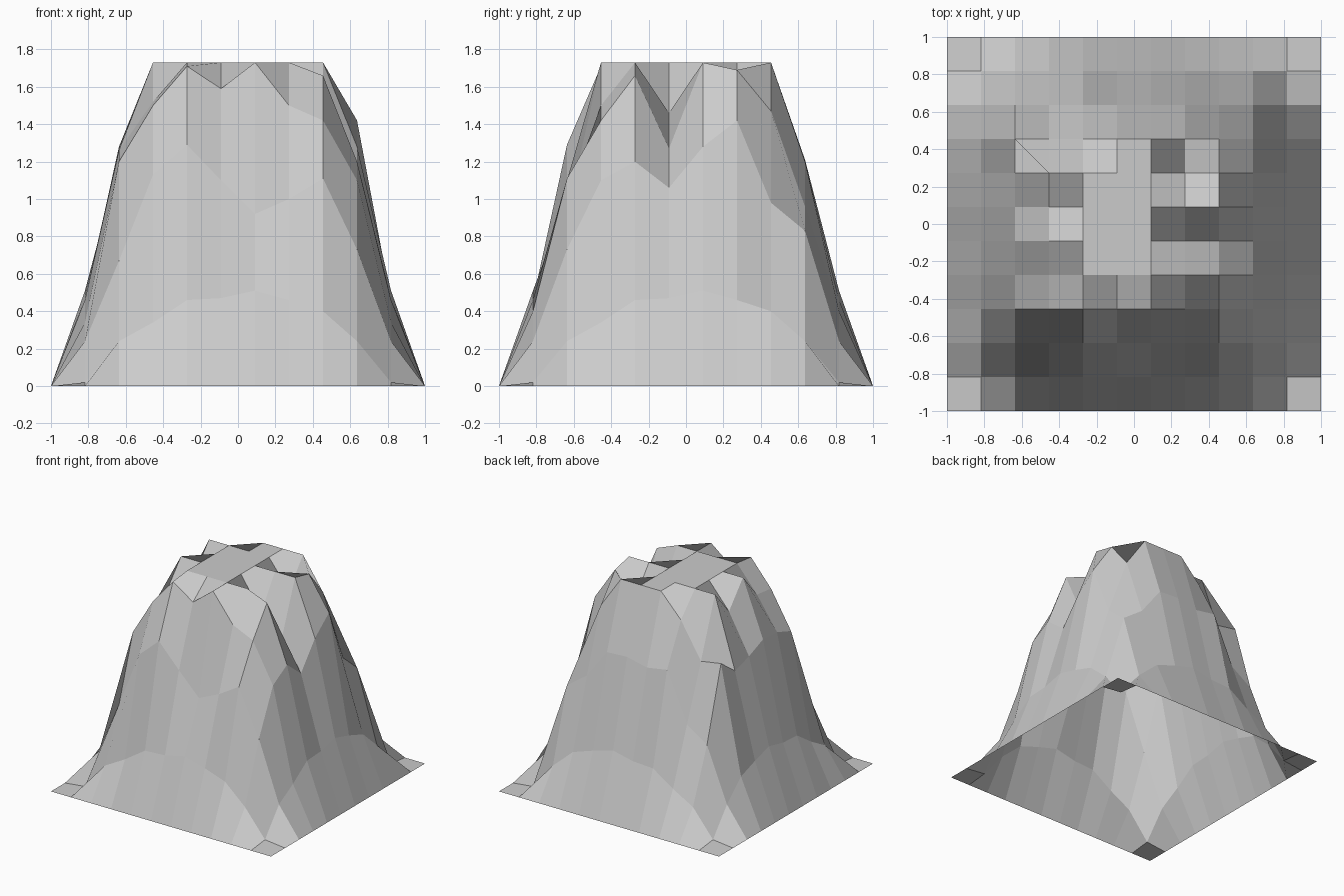
import bpy, bmesh

if "Cube" in bpy.data.objects:
    bpy.data.objects.remove(bpy.data.objects["Cube"])

N = 12                 # vertices per side of the terrain grid
STEP = 2 / (N - 1)
P = 1.73               # plateau height

# gentle foot of the slope, shared by all four sides
foot = [.24, .34, .46, .47, .51, .46, .40, .24]

# steep upper mountain, rows run front to back, values left to right
upper = [
    [.67, 1.13, 1.29, 1.10, .92, 1.00, 1.11, .73],
    [1.20, 1.50, 1.71, 1.59, P, 1.50, 1.42, 1.10],
    [1.26, 1.52, P, P, P, P, 1.66, 1.20],
    [1.27, P, P, P, P, 1.46, 1.27, 1.06],
    [1.20, 1.52, P, P, P, P, P, 1.28],
    [1.15, P, P, P, P, 1.50, 1.69, 1.42],
    [1.28, 1.25, 1.54, P, P, P, 1.47, .98],
    [.68, .80, 1.20, 1.17, 1.21, 1.20, .96, .83],
]


def height(i, j):
    ring_x, ring_y = min(i, N - 1 - i), min(j, N - 1 - j)
    if min(ring_x, ring_y) == 0:
        return 0.0
    if ring_x == 1 and ring_y == 1:
        return 0.02
    if ring_y == 1:
        return foot[i - 2]
    if ring_x == 1:
        return foot[j - 2]
    return upper[j - 2][i - 2]


# open, flat-faced mountain surface
bm = bmesh.new()
bmesh.ops.create_grid(bm, x_segments=N - 1, y_segments=N - 1, size=1)
for v in bm.verts:
    v.co.z = height(round((v.co.x + 1) / STEP), round((v.co.y + 1) / STEP))

mesh = bpy.data.meshes.new("mountain")
bm.to_mesh(mesh)
bm.free()
bpy.context.collection.objects.link(bpy.data.objects.new("mountain", mesh))
